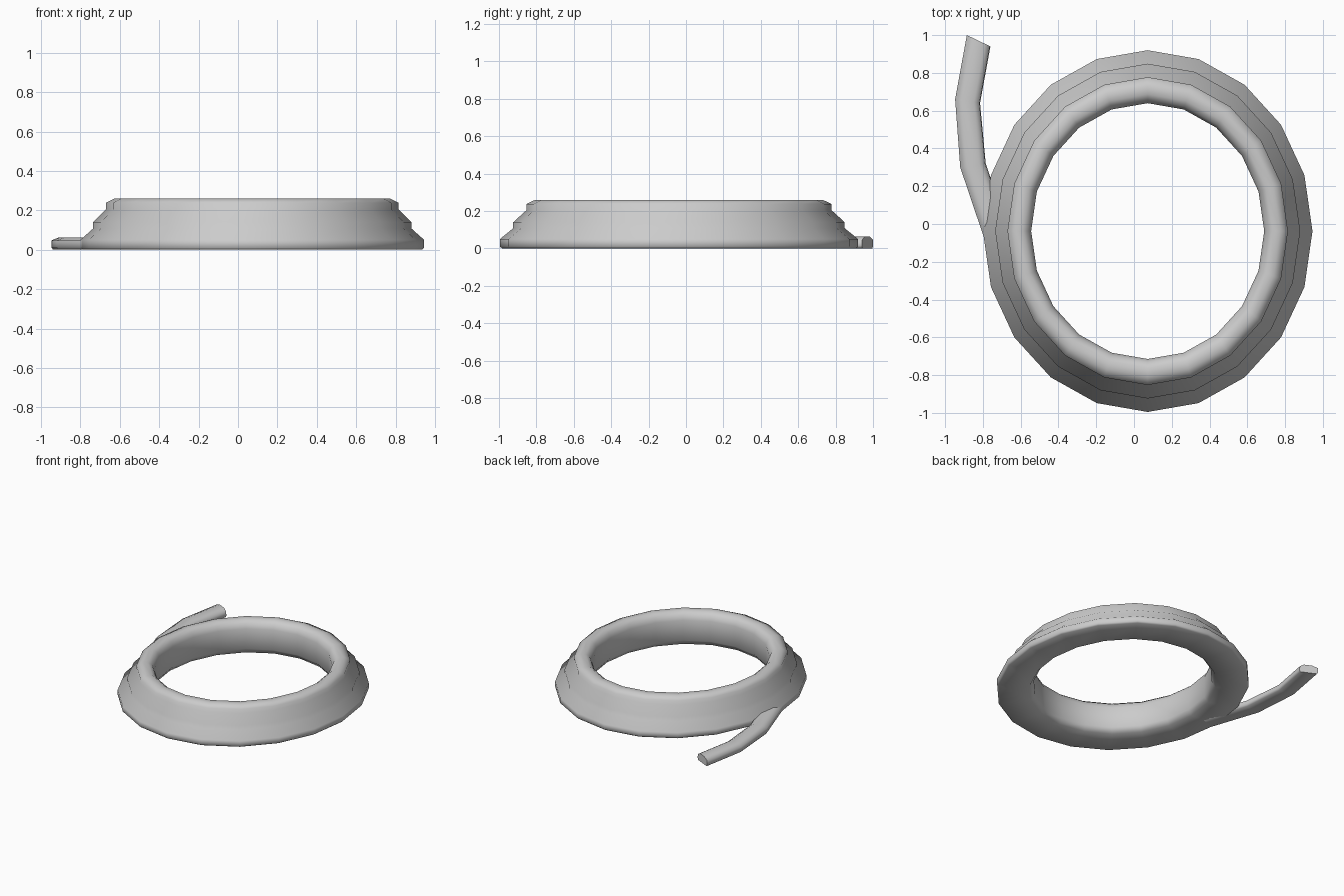
import bpy, bmesh
from math import sin, cos, tau
from mathutils import Vector

if "Cube" in bpy.data.objects:
    bpy.data.objects.remove(bpy.data.objects["Cube"])


def loft(name, rings, close_path):
    """Skin a list of equal closed sections into one smooth object."""
    bm = bmesh.new()
    loops = [[bm.verts.new(p) for p in ring] for ring in rings]
    n = len(loops[0])
    count = len(loops) if close_path else len(loops) - 1
    for i in range(count):
        a, b = loops[i], loops[(i + 1) % len(loops)]
        for j in range(n):
            k = (j + 1) % n
            bm.faces.new((a[j], a[k], b[k], b[j]))
    if not close_path:
        bm.faces.new(loops[0])
        bm.faces.new(loops[-1])
    bmesh.ops.recalc_face_normals(bm, faces=bm.faces)
    for f in bm.faces:
        f.smooth = len(f.verts) == 4
    mesh = bpy.data.meshes.new(name)
    bm.to_mesh(mesh)
    bm.free()
    obj = bpy.data.objects.new(name, mesh)
    bpy.context.collection.objects.link(obj)
    return obj


# Stepped coil: three stacked turns, slightly stretched along y
SEGMENTS = 20
STRETCH = 1.0974
CENTRE = Vector((0.0725, -0.0375, 0))
coil_profile = [
    (0.645, 0.0), (0.862, 0.0), (0.8725, 0.01), (0.8725, 0.05),
    (0.8075, 0.108), (0.8075, 0.14), (0.7425, 0.205), (0.7425, 0.238),
    (0.70, 0.26), (0.66, 0.26), (0.632, 0.238), (0.617, 0.20),
    (0.617, 0.04),
]
rings = []
for i in range(SEGMENTS):
    a = tau * i / SEGMENTS
    rings.append([CENTRE + Vector((r * cos(a), r * STRETCH * sin(a), z))
                  for r, z in coil_profile])
loft("rope_coil", rings, True)

# Loose rope end leaving the bottom turn: left and right edge at each station
tail_edges = [
    ((-0.795, -0.07), (-0.665, -0.03)),
    ((-0.92, 0.30), (-0.785, 0.32)),
    ((-0.947, 0.66), (-0.815, 0.64)),
    ((-0.885, 1.0), (-0.76, 0.94)),
]
tail_profile = [(0.06, 0.0), (0.94, 0.0), (1.0, 0.015), (0.97, 0.045),
                (0.75, 0.063), (0.3, 0.063), (0.0, 0.047), (0.0, 0.012)]
rings = []
for left, right in tail_edges:
    left, right = Vector((*left, 0)), Vector((*right, 0))
    rings.append([left.lerp(right, t) + Vector((0, 0, z))
                  for t, z in tail_profile])
loft("rope_end", rings, False)
